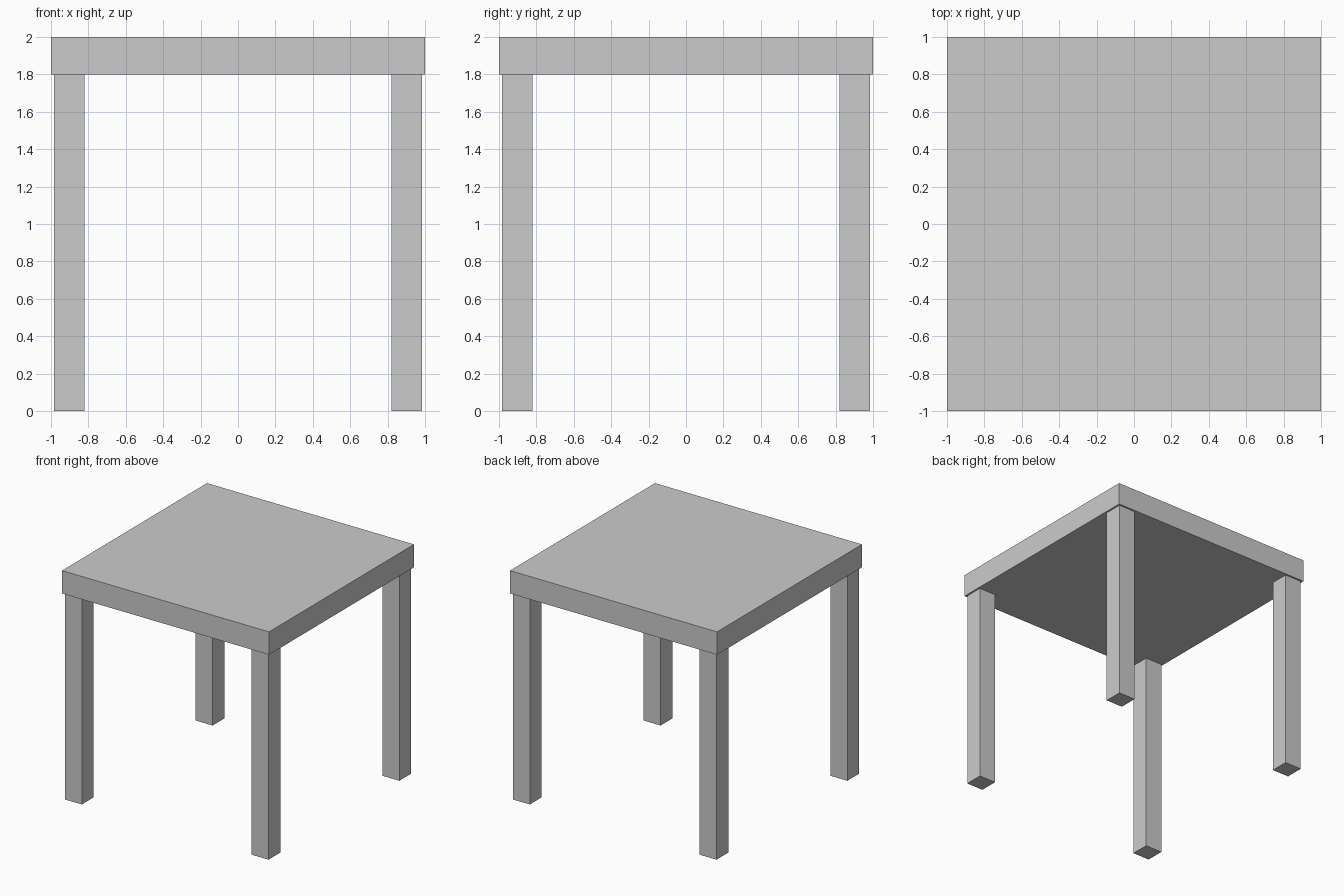
import bpy

if "Cube" in bpy.data.objects:
    bpy.data.objects.remove(bpy.data.objects["Cube"])

TOP_SIZE = 2.0
HEIGHT = 2.0
TOP_BOTTOM = 1.8
LEG_WIDTH = 0.164
LEG_OFFSET = 0.902


def add_box(name, size, centre):
    bpy.ops.mesh.primitive_cube_add(size=1, location=centre)
    obj = bpy.context.object
    obj.name = name
    obj.scale = size
    bpy.ops.object.transform_apply(location=False, rotation=False, scale=True)
    return obj


# Thick square table top
add_box("table_top", (TOP_SIZE, TOP_SIZE, HEIGHT - TOP_BOTTOM),
        (0, 0, (HEIGHT + TOP_BOTTOM) / 2))

# Four square legs, set slightly in from the corners
for y_name, sy in (("front", -1), ("back", 1)):
    for x_name, sx in (("left", -1), ("right", 1)):
        add_box(f"{y_name}_{x_name}_leg", (LEG_WIDTH, LEG_WIDTH, TOP_BOTTOM),
                (sx * LEG_OFFSET, sy * LEG_OFFSET, TOP_BOTTOM / 2))
